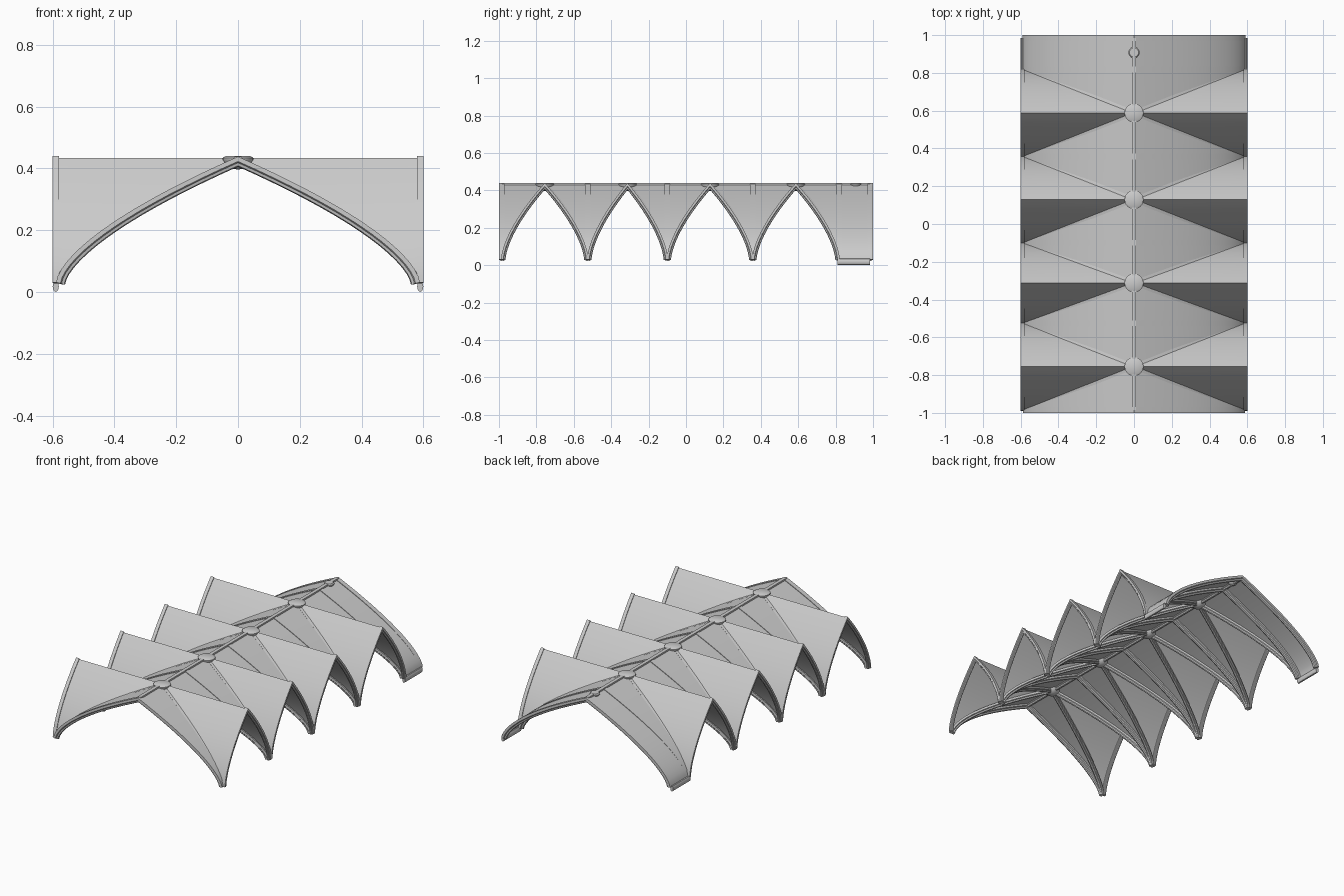
import bpy, bmesh, math
from mathutils import Vector

if "Cube" in bpy.data.objects:
    bpy.data.objects.remove(bpy.data.objects["Cube"])

X, BASE, TOP = 0.59, 0.03, 0.434
BOUNDS = [-0.985, -0.525, -0.1, 0.357, 0.818]
END = 1.0
N = 16
# pointed-arch parameter: 0 at the crown, 1 at the foot, denser near the foot
TS = [1 - (1 - i / N) ** 1.7 for i in range(N + 1)]


def rise(t):
    return BASE + (TOP - BASE) * max(0.0, 1 - t) ** 0.64


def finish(name, bm, weld=True):
    if weld:
        bmesh.ops.remove_doubles(bm, verts=bm.verts, dist=1e-5)
    bmesh.ops.recalc_face_normals(bm, faces=bm.faces)
    me = bpy.data.meshes.new(name)
    bm.to_mesh(me)
    bm.free()
    ob = bpy.data.objects.new(name, me)
    bpy.context.collection.objects.link(ob)
    bpy.ops.object.select_all(action='DESELECT')
    ob.select_set(True)
    bpy.context.view_layer.objects.active = ob
    bpy.ops.object.shade_smooth_by_angle(angle=math.radians(35))
    return ob


def strip(bm, a, b):
    va, vb = [bm.verts.new(p) for p in a], [bm.verts.new(p) for p in b]
    for i in range(len(a) - 1):
        q = (va[i], va[i + 1], vb[i + 1], vb[i])
        bm.faces.new(q)


def sweep(bm, path, side, section):
    """Sweep a section (across, up) along a path lying in a vertical plane."""
    path, side, rings = [Vector(p) for p in path], Vector(side).normalized(), []
    for i, p in enumerate(path):
        d0 = (p - path[max(i - 1, 0)]).normalized()
        d1 = (path[min(i + 1, len(path) - 1)] - p).normalized()
        tan = (d0 + d1).normalized()
        up = side.cross(tan)
        if up.z < 0:
            up = -up
        miter = 1 / max(0.5, tan.dot(d1 if d1.length else d0))
        rings.append([bm.verts.new(p + side * u + up * v * miter) for u, v in section])
    n = len(section)
    for r, s in zip(rings, rings[1:]):
        for k in range(n):
            bm.faces.new((r[k], r[(k + 1) % n], s[(k + 1) % n], s[k]))
    bm.faces.new(rings[0])
    bm.faces.new(rings[-1])


def moulding(w, top, depth):
    """Rib section with a flat back and a rounded, stepped underside."""
    return [(-w, top), (w, top), (w, -depth * 0.4), (w * 0.65, -depth * 0.55),
            (w * 0.5, -depth * 0.88), (0, -depth), (-w * 0.5, -depth * 0.88),
            (-w * 0.65, -depth * 0.55), (-w, -depth * 0.4)]


def arch(c, d):
    """Full arch centred on plan point c, half-span vector d."""
    ts = [-t for t in reversed(TS)] + TS[1:]
    return [(c[0] + d[0] * t, c[1] + d[1] * t, rise(abs(t))) for t in ts]


# Vault webs: crossing pointed tunnels per bay, then a short plain tunnel
bm = bmesh.new()
BAYS = [((a + b) / 2, (b - a) / 2) for a, b in zip(BOUNDS, BOUNDS[1:])]
for c, h in BAYS:
    for sx in (-1, 1):
        for sy in (-1, 1):
            groin = [(sx * X * t, c + sy * h * t, rise(t)) for t in TS]
            strip(bm, groin, [(p[0], c + sy * h, p[2]) for p in groin])
            strip(bm, groin, [(sx * (X + 0.01), p[1], p[2]) for p in groin])
strip(bm, arch((0, BOUNDS[-1]), (X, 0)), arch((0, END), (X, 0)))
bmesh.ops.dissolve_degenerate(bm, dist=1e-5, edges=bm.edges)
finish("vault_webs", bm)

# Transverse ribs across the hall at every bay line
bm = bmesh.new()
for y in BOUNDS + [END - 0.015]:
    sweep(bm, arch((0, y), (X - 0.005, 0)), (0, 1, 0), moulding(0.015, 0.004, 0.026))
finish("transverse_ribs", bm, False)

# Diagonal ribs under the groins
bm = bmesh.new()
for c, h in BAYS:
    for s in (-1, 1):
        sweep(bm, arch((0, c), (X - 0.005, s * h)), (-s * h, X, 0), moulding(0.013, 0.003, 0.024))
finish("diagonal_ribs", bm, False)

# Wall ribs along both open sides
bm = bmesh.new()
for c, h in BAYS:
    for sx in (-1, 1):
        sweep(bm, arch((sx * X, c), (0, h)), (1, 0, 0), moulding(0.011, 0.004, 0.02))
finish("wall_ribs", bm, False)

# Ridge rib running the whole length
bm = bmesh.new()
sweep(bm, [(0, BOUNDS[0], TOP), (0, END - 0.015, TOP)], (1, 0, 0), moulding(0.011, 0.005, 0.024))
finish("ridge_rib", bm, False)

# Ceiling bosses: flat top with a domed underside
bm = bmesh.new()
for y, r in [(c, 0.05) for c, _ in BAYS] + [(0.908, 0.03)]:
    prof = [(0.0, 0.006), (0.8, 0.006), (1, 0.0), (1, -0.006), (0.8, -0.022), (0.45, -0.034), (0, -0.038)]
    vs = [bm.verts.new((k * r, y, TOP + z * (r / 0.05 if z < 0 else 1))) for k, z in prof]
    es = [bm.edges.new(e) for e in zip(vs, vs[1:])]
    bmesh.ops.spin(bm, geom=vs + es, cent=(0, y, 0), axis=(0, 0, 1), angle=2 * math.pi, steps=24)
finish("bosses", bm)

# Foot rails below the plain tunnel
bm = bmesh.new()
drop = [(0.01 * math.sin(a * math.pi / 6), 0.018 * math.cos(a * math.pi / 6)) for a in range(12)]
for sx in (-1, 1):
    sweep(bm, [(sx * 0.59, 0.81, 0.018), (sx * 0.59, 0.985, 0.018)], (1, 0, 0), drop)
finish("foot_rails", bm, False)
